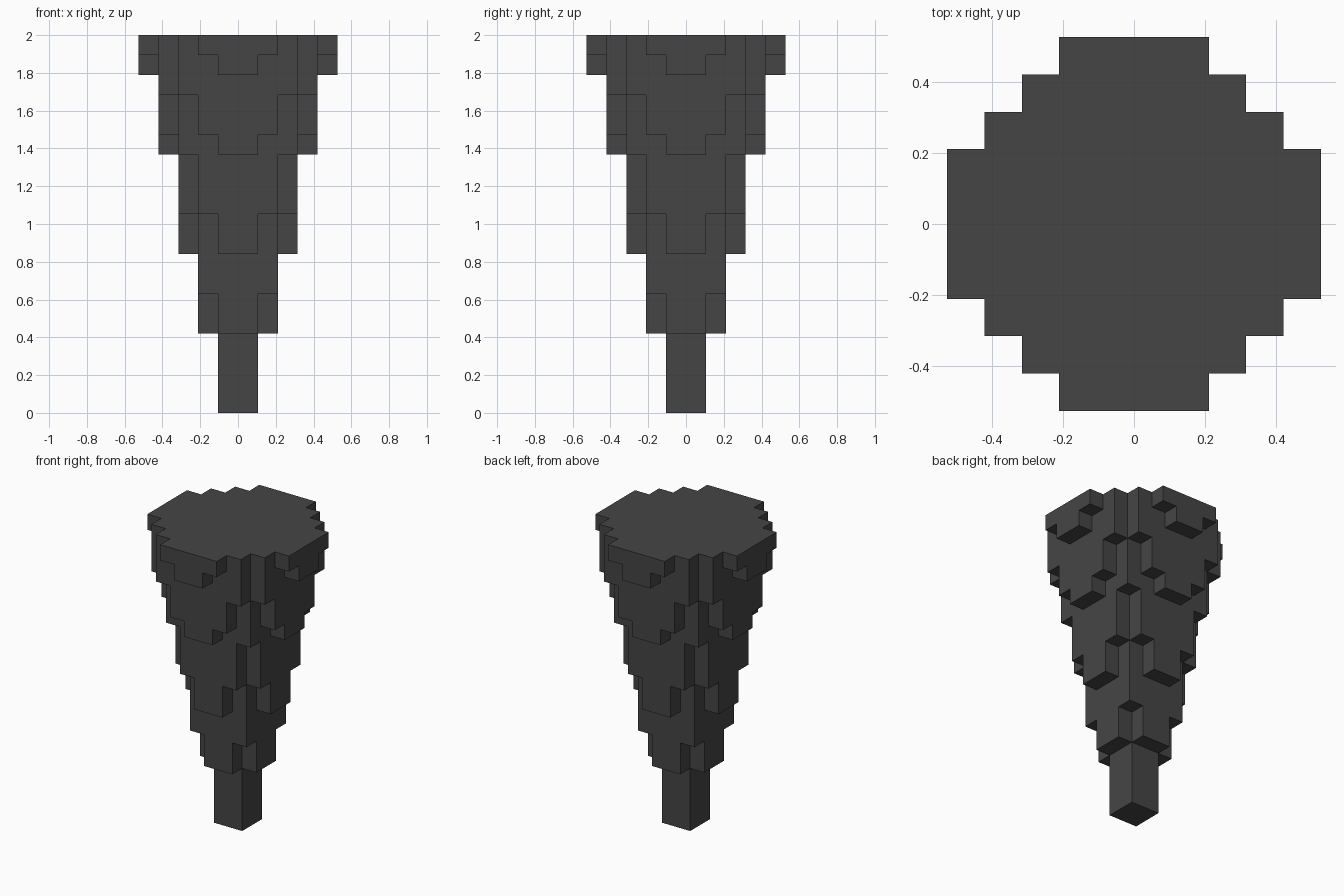
import bpy, bmesh, math
from mathutils import Vector

if "Cube" in bpy.data.objects:
    bpy.data.objects.remove(bpy.data.objects["Cube"])

U = 2 / 19  # block size: the spike is 19 blocks tall

# Tiers: (bottom, top, half-width of each row outward from the centre), in blocks
TIERS = [
    (0, 4, [1]),
    (4, 6, [2, 1]),
    (6, 8, [2, 2]),
    (8, 10, [3, 2, 1]),
    (10, 13, [3, 3, 2]),
    (13, 14, [4, 3, 3, 1]),
    (14, 16, [4, 4, 3, 2]),
    (16, 17, [4, 4, 4, 3]),
    (17, 18, [5, 4, 4, 3, 1]),
    (18, 19, [5, 5, 4, 3, 2]),
]

# Fill the blocks of every tier, mirrored about both axes
cells = set()
for z0, z1, rows in TIERS:
    for z in range(z0, z1):
        for j, half in enumerate(rows):
            for i in range(-half, half):
                cells.add((i, j, z))
                cells.add((i, -1 - j, z))

# Skin: one quad wherever a block meets open air
bm = bmesh.new()
verts = {}


def corner(p):
    key = tuple(round(c) for c in p)
    if key not in verts:
        verts[key] = bm.verts.new(Vector(key) * U)
    return verts[key]


for cell in sorted(cells):
    mid = Vector(cell) + Vector((0.5, 0.5, 0.5))
    for axis in range(3):
        for sign in (-1, 1):
            n = Vector((0, 0, 0))
            n[axis] = sign
            if tuple(int(c + d) for c, d in zip(cell, n)) in cells:
                continue
            a = Vector((0, 0, 0))
            a[(axis + 1) % 3] = 0.5
            b = n.cross(a)
            c = mid + n * 0.5
            bm.faces.new([corner(c + s * a + t * b)
                          for s, t in ((-1, -1), (1, -1), (1, 1), (-1, 1))])

# Merge the flat areas into large clean faces
bmesh.ops.dissolve_limit(bm, angle_limit=math.radians(1),
                         verts=bm.verts[:], edges=bm.edges[:])

mesh = bpy.data.meshes.new("rock_spike")
bm.to_mesh(mesh)
bm.free()
spike = bpy.data.objects.new("rock_spike", mesh)
bpy.context.collection.objects.link(spike)

stone = bpy.data.materials.new("dark grey stone")
stone.diffuse_color = (0.06, 0.06, 0.06, 1)
stone.use_nodes = True
stone.node_tree.nodes["Principled BSDF"].inputs["Base Color"].default_value = stone.diffuse_color
mesh.materials.append(stone)
